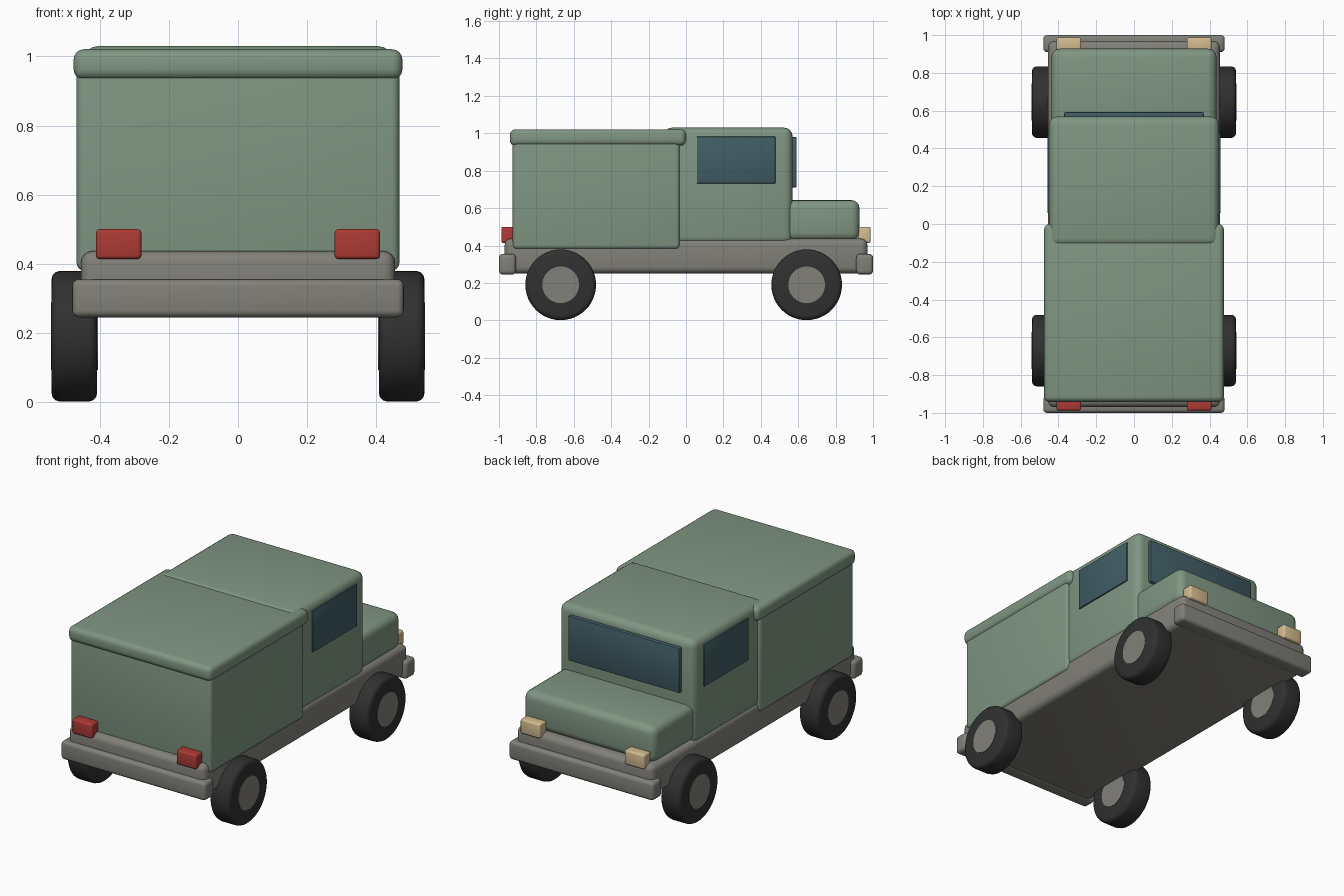
import bpy
import math

if "Cube" in bpy.data.objects:
    bpy.data.objects.remove(bpy.data.objects["Cube"])


def material(name, rgb):
    m = bpy.data.materials.new(name)
    m.diffuse_color = (*rgb, 1)
    m.use_nodes = True
    m.node_tree.nodes["Principled BSDF"].inputs["Base Color"].default_value = m.diffuse_color
    return m


GREEN = material("sage green", (0.215, 0.305, 0.225))
GREY = material("warm grey", (0.22, 0.215, 0.19))
RUBBER = material("dark rubber", (0.03, 0.03, 0.03))
GLASS = material("teal glass", (0.052, 0.11, 0.13))
RED = material("lamp red", (0.42, 0.043, 0.035))
CREAM = material("lamp cream", (0.66, 0.51, 0.28))


def finish(ob, name, mat, bevel, segments):
    ob.name = name
    ob.data.materials.append(mat)
    if bevel:
        b = ob.modifiers.new("round", "BEVEL")
        b.width = bevel
        b.segments = segments
        b.limit_method = "ANGLE"
        bpy.ops.object.modifier_apply(modifier=b.name)
    bpy.ops.object.shade_smooth_by_angle(angle=math.radians(35))
    return ob


def box(name, mat, x, y, z, bevel=0.0, segments=4):
    """Rounded box from (min, max) ranges."""
    mid = [(a + b) / 2 for a, b in (x, y, z)]
    bpy.ops.mesh.primitive_cube_add(size=1, location=mid)
    ob = bpy.context.object
    ob.scale = [b - a for a, b in (x, y, z)]
    bpy.ops.object.transform_apply(location=False, rotation=False, scale=True)
    return finish(ob, name, mat, bevel, segments)


def disc(name, mat, radius, depth, loc, bevel=0.0):
    """Cylinder lying along the x axis."""
    bpy.ops.mesh.primitive_cylinder_add(vertices=48, radius=radius, depth=depth,
                                        location=loc, rotation=(0, math.pi / 2, 0))
    return finish(bpy.context.object, name, mat, bevel, 3)


# Chassis and bumpers
box("chassis", GREY, (-0.455, 0.455), (-0.97, 0.97), (0.25, 0.437), 0.035)
box("front_bumper", GREY, (-0.48, 0.48), (-1.0, -0.91), (0.245, 0.355), 0.02)
box("rear_bumper", GREY, (-0.48, 0.48), (0.91, 1.0), (0.245, 0.355), 0.02)

# Body: cargo box with lid, cab and bonnet
box("cargo_box", GREEN, (-0.467, 0.467), (-0.927, -0.033), (0.38, 0.99), 0.022)
box("cargo_lid", GREEN, (-0.476, 0.476), (-0.942, 0.0), (0.933, 1.021), 0.03)
box("cab", GREEN, (-0.45, 0.45), (-0.12, 0.57), (0.405, 1.03), 0.045)
box("bonnet", GREEN, (-0.437, 0.437), (0.48, 0.928), (0.425, 0.643), 0.045)

# Windows
box("windscreen", GLASS, (-0.37, 0.37), (0.56, 0.592), (0.71, 0.98), 0.008, 2)
for s, side in ((-1, "left"), (1, "right")):
    x = sorted((s * 0.445, s * 0.458))
    box(side + "_window", GLASS, x, (0.058, 0.478), (0.732, 0.982), 0.003, 2)

    # Lamps
    x = sorted((s * 0.28, s * 0.411))
    box(side + "_red_lamp", RED, x, (-0.987, -0.92), (0.414, 0.5), 0.01, 3)
    box(side + "_cream_lamp", CREAM, x, (0.92, 0.987), (0.414, 0.5), 0.01, 3)

    # Wheels with hubs showing on both sides
    for y, end in ((-0.67, "front"), (0.645, "rear")):
        loc = (s * 0.474, y, 0.19)
        disc(f"{end}_{side}_tyre", RUBBER, 0.189, 0.132, loc, 0.024)
        disc(f"{end}_{side}_hub", GREY, 0.098, 0.136, loc)
